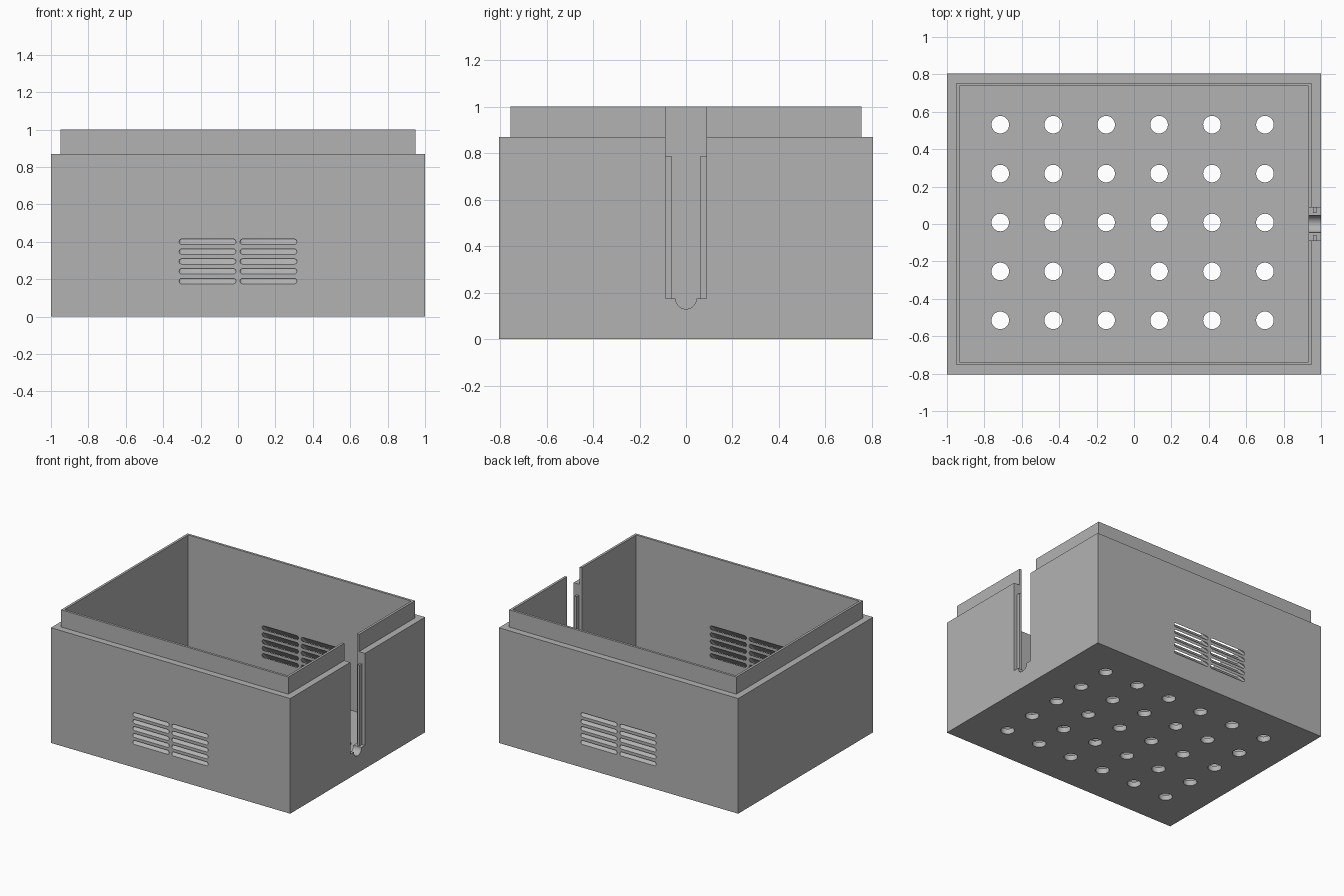
import bpy, bmesh, math
from mathutils import Vector

if "Cube" in bpy.data.objects:
    bpy.data.objects.remove(bpy.data.objects["Cube"], do_unlink=True)

grey = bpy.data.materials.new("plain grey")
grey.use_nodes = True
GREY = (0.45, 0.45, 0.45, 1)
grey.diffuse_color = GREY
grey.node_tree.nodes["Principled BSDF"].inputs["Base Color"].default_value = GREY

HALF_X, HALF_Y = 1.0, 0.805
BODY_TOP, TOP, FLOOR = 0.87, 1.0, 0.04
LIP, WALL = 0.05, 0.068


def make_object(name, bm):
    bmesh.ops.recalc_face_normals(bm, faces=bm.faces)
    mesh = bpy.data.meshes.new(name)
    bm.to_mesh(mesh)
    bm.free()
    mesh.materials.append(grey)
    obj = bpy.data.objects.new(name, mesh)
    bpy.context.collection.objects.link(obj)
    return obj


def prism(bm, points, offset):
    """Closed solid: an outline swept along an offset vector."""
    a = [bm.verts.new(p) for p in points]
    b = [bm.verts.new(Vector(p) + Vector(offset)) for p in points]
    bm.faces.new(a)
    bm.faces.new(b[::-1])
    for i in range(len(a)):
        j = (i + 1) % len(a)
        bm.faces.new((a[i], a[j], b[j], b[i]))


def arc(cx, cy, r, start, end, steps):
    angles = [math.radians(start + (end - start) * i / steps) for i in range(steps + 1)]
    return [(cx + r * math.cos(t), cy + r * math.sin(t)) for t in angles]


def cut(target, name, bm):
    cutter = make_object(name, bm)
    cutter.hide_render = True
    mod = target.modifiers.new(name, 'BOOLEAN')
    mod.operation, mod.solver, mod.object = 'DIFFERENCE', 'EXACT', cutter
    bpy.context.view_layer.objects.active = target
    bpy.ops.object.modifier_apply(modifier=mod.name)
    bpy.data.objects.remove(cutter, do_unlink=True)


# Open box with a stepped lip: rectangular rings joined from outside to inside
bm = bmesh.new()
rings = []
for inset, z in ((0, 0), (0, BODY_TOP), (LIP, BODY_TOP), (LIP, TOP), (WALL, TOP), (WALL, FLOOR)):
    x, y = HALF_X - inset, HALF_Y - inset
    rings.append([bm.verts.new(p) for p in ((-x, -y, z), (x, -y, z), (x, y, z), (-x, y, z))])
for low, high in zip(rings, rings[1:]):
    for i in range(4):
        j = (i + 1) % 4
        bm.faces.new((low[i], low[j], high[j], high[i]))
bm.faces.new(rings[0])
bm.faces.new(rings[-1])
box = make_object("enclosure_box", bm)

# Grid of round holes in the floor
bm = bmesh.new()
for col in range(6):
    for row in range(5):
        ring = arc(-0.715 + 0.283 * col, -0.515 + 0.2615 * row, 0.047, 0, 350, 35)
        prism(bm, [(x, y, -0.05) for x, y in ring], (0, 0, 0.15))
cut(box, "floor_holes", bm)

# Pill-shaped vents front and back, sloping down towards the outside
bm = bmesh.new()
reach, r = 0.12, 0.015
for side in (-1, 1):
    for cx in (-0.163, 0.163):
        for row in range(5):
            z = 0.19 + 0.0525 * row
            half = 0.152 - r
            pill = arc(cx + half, z, r, -90, 90, 8) + arc(cx - half, z, r, 90, 270, 8)
            outside = HALF_Y + 0.02
            prism(bm, [(px, side * outside, pz - 0.02) for px, pz in pill],
                  (0, -side * reach, reach))
cut(box, "wall_vents", bm)

# Cable slot in the side wall with a rounded notch at its foot
SLOT, SLOT_FOOT = 0.088, 0.175
bm = bmesh.new()
outline = [(SLOT, 1.1), (-SLOT, 1.1), (-SLOT, SLOT_FOOT)]
outline += arc(0, SLOT_FOOT, 0.045, 180, 360, 16) + [(SLOT, SLOT_FOOT)]
prism(bm, [(0.85, y, z) for y, z in outline], (0.25, 0, 0))
cut(box, "cable_slot", bm)

# Thin guide rails on both sides of the slot
for side, name in ((-1, "right_guide_rail"), (1, "left_guide_rail")):
    bm = bmesh.new()
    y0, y1 = side * 0.06, side * SLOT
    prism(bm, [(0.957, y0, SLOT_FOOT), (0.975, y0, SLOT_FOOT),
               (0.975, y1, SLOT_FOOT), (0.957, y1, SLOT_FOOT)], (0, 0, 0.61))
    make_object(name, bm)

# Smooth the round holes and vent ends, keep corners crisp
bpy.ops.object.select_all(action='DESELECT')
box.select_set(True)
bpy.context.view_layer.objects.active = box
bpy.ops.object.shade_smooth_by_angle(angle=math.radians(30))
